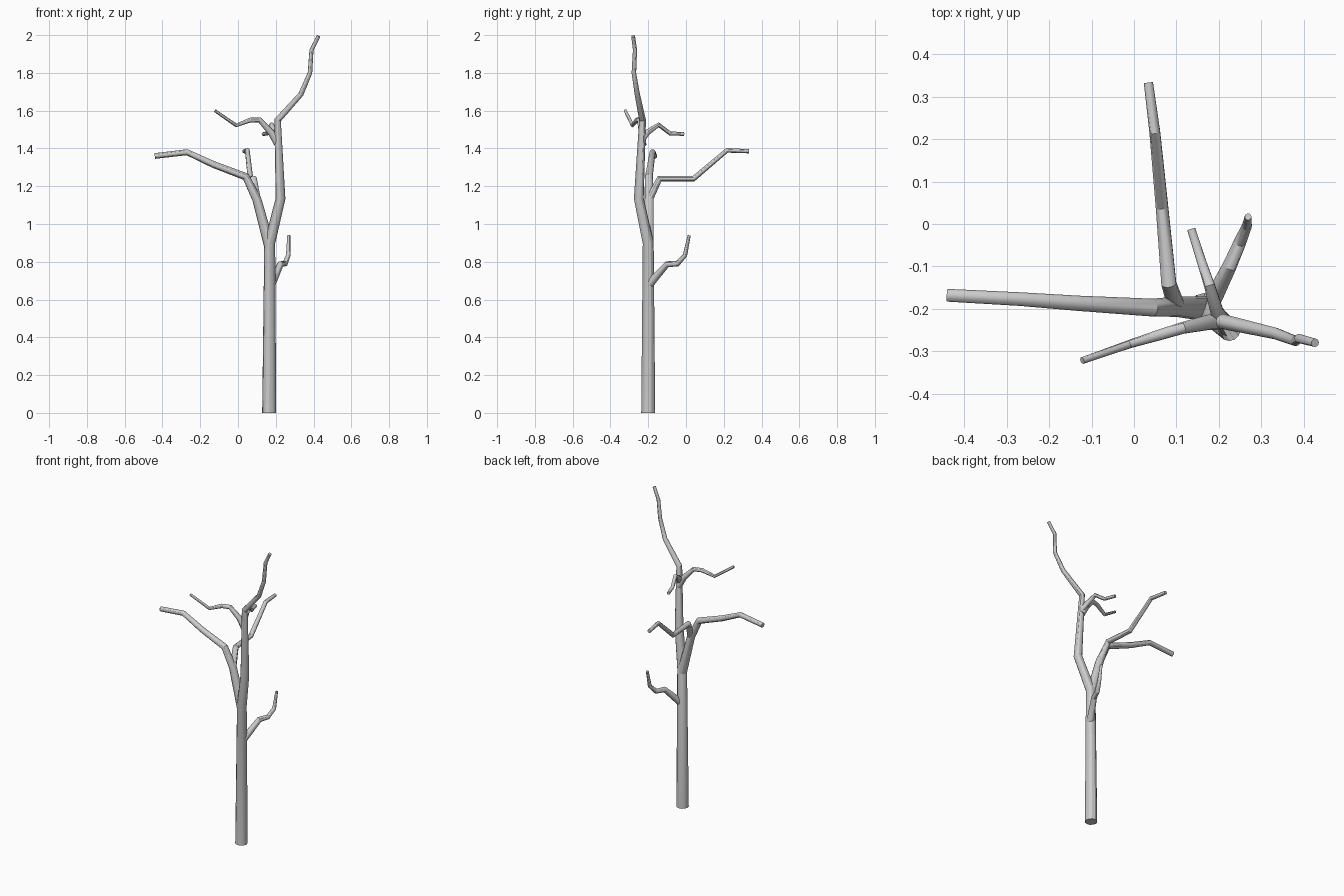
import bpy


def limb(name, points):
    """Tapered round tube through (x, y, z, radius) points, with flat capped ends."""
    curve = bpy.data.curves.new(name, 'CURVE')
    curve.dimensions = '3D'
    curve.bevel_depth = 1.0
    curve.bevel_resolution = 4
    curve.use_fill_caps = True
    spline = curve.splines.new('POLY')
    spline.points.add(len(points) - 1)
    for p, (x, y, z, r) in zip(spline.points, points):
        p.co = (x, y, z, 1)
        p.radius = r
    obj = bpy.data.objects.new(name, curve)
    bpy.context.collection.objects.link(obj)
    bpy.ops.object.select_all(action='DESELECT')
    obj.select_set(True)
    bpy.context.view_layer.objects.active = obj
    bpy.ops.object.convert(target='MESH')
    bpy.ops.object.shade_smooth_by_angle()


# Trunk, running on into the tall right-hand limb
limb("trunk", [
    (0.165, -0.20, 0, 0.037), (0.168, -0.20, 0.90, 0.029),
    (0.225, -0.25, 1.135, 0.026), (0.21, -0.23, 1.55, 0.018),
    (0.333, -0.258, 1.687, 0.014), (0.381, -0.276, 1.80, 0.012),
    (0.389, -0.27, 1.922, 0.011), (0.427, -0.28, 1.995, 0.010)])

# Left limb from the fork
limb("left_limb", [
    (0.168, -0.20, 0.88, 0.029), (0.10, -0.195, 1.13, 0.024),
    (0.042, -0.197, 1.25, 0.021), (-0.13, -0.187, 1.315, 0.018),
    (-0.27, -0.177, 1.38, 0.016), (-0.44, -0.168, 1.36, 0.015)])

# Long branch reaching to the back
limb("back_branch", [
    (0.10, -0.195, 1.13, 0.021), (0.082, -0.14, 1.24, 0.018),
    (0.066, 0.04, 1.24, 0.015), (0.049, 0.217, 1.39, 0.013),
    (0.034, 0.333, 1.385, 0.011)])

# Upper left branch
limb("upper_left_branch", [
    (0.213, -0.23, 1.42, 0.020), (0.175, -0.232, 1.485, 0.018),
    (0.115, -0.245, 1.55, 0.014), (0.065, -0.26, 1.55, 0.013),
    (-0.01, -0.283, 1.522, 0.010), (-0.122, -0.322, 1.60, 0.008)])

# Short upper branch pointing back
limb("upper_back_branch", [
    (0.212, -0.23, 1.45, 0.017), (0.195, -0.205, 1.485, 0.016),
    (0.178, -0.145, 1.525, 0.013), (0.158, -0.085, 1.48, 0.011),
    (0.135, -0.012, 1.476, 0.010)])

# Low curled branch on the trunk
limb("low_branch", [
    (0.175, -0.195, 0.68, 0.023), (0.195, -0.16, 0.72, 0.020),
    (0.225, -0.10, 0.787, 0.017), (0.249, -0.045, 0.79, 0.015),
    (0.266, -0.005, 0.835, 0.012), (0.269, 0.017, 0.94, 0.008)])
